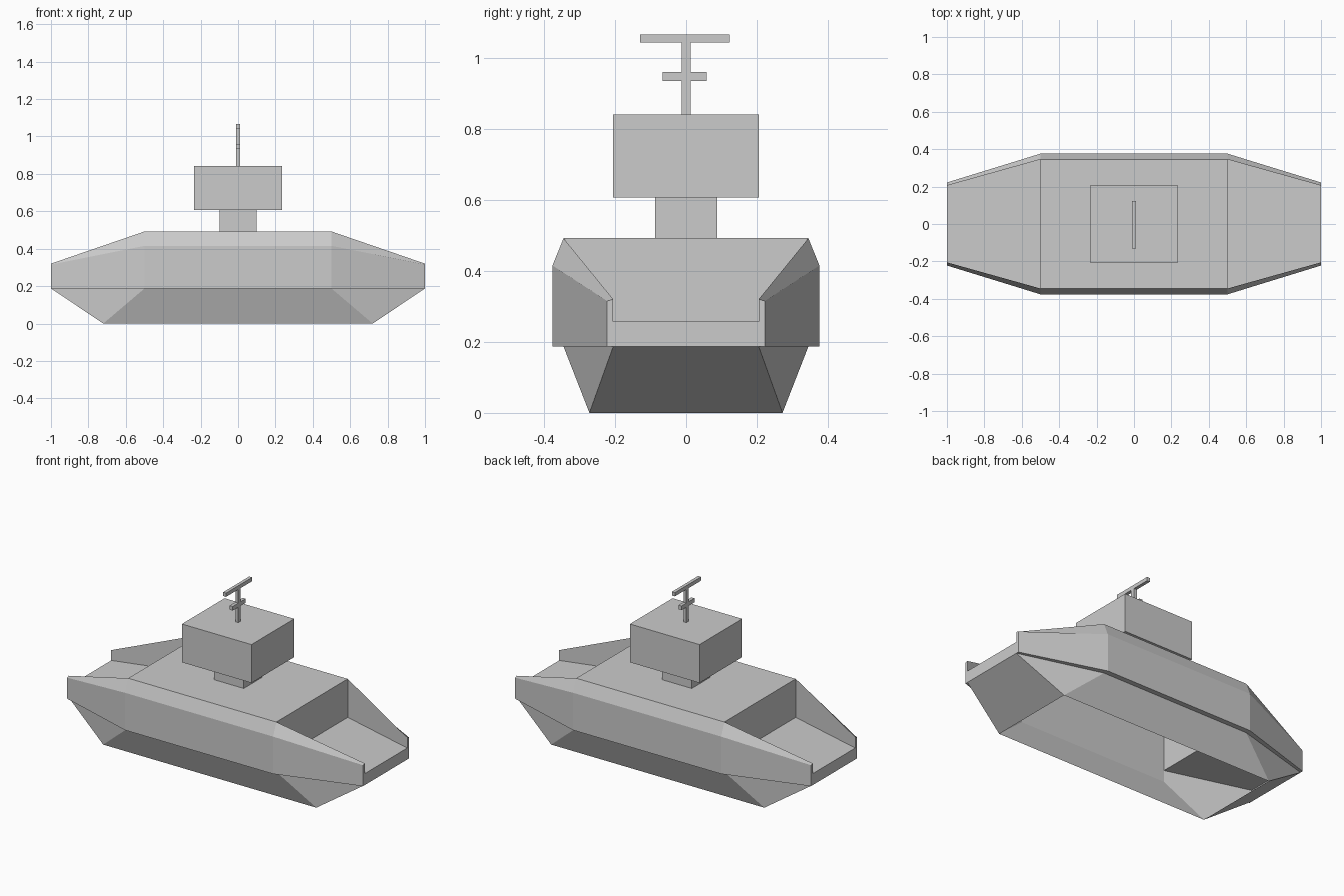
import bpy, bmesh

if "Cube" in bpy.data.objects:
    bpy.data.objects.remove(bpy.data.objects["Cube"])


def finish(name, bm, mirror=False):
    bmesh.ops.remove_doubles(bm, verts=bm.verts, dist=1e-5)
    bmesh.ops.recalc_face_normals(bm, faces=bm.faces)
    mesh = bpy.data.meshes.new(name)
    bm.to_mesh(mesh)
    bm.free()
    ob = bpy.data.objects.new(name, mesh)
    bpy.context.collection.objects.link(ob)
    if mirror:
        mod = ob.modifiers.new("mirror", 'MIRROR')
        mod.use_axis = (False, True, False)
    return ob


def face(bm, pts):
    bm.faces.new([bm.verts.new(p) for p in pts])


def box(name, half_x, half_y, z0, z1, y=0.0):
    bm = bmesh.new()
    bmesh.ops.create_cube(bm, size=1)
    bmesh.ops.scale(bm, vec=(2 * half_x, 2 * half_y, z1 - z0), verts=bm.verts)
    bmesh.ops.translate(bm, vec=(0, y, (z0 + z1) / 2), verts=bm.verts)
    return finish(name, bm)


L, M, K = 1.0, 0.5, 0.72          # hull end, midsection end, keel end
WE, WM, WK = 0.205, 0.345, 0.272  # inner half widths at those stations
RIM, WELL, DECK = 0.187, 0.257, 0.492

# Lower hull: tapered shell, open underneath
bm = bmesh.new()
for s in (-1, 1):
    face(bm, [(-K, s*WK, 0), (K, s*WK, 0), (M, s*WM, RIM), (-M, s*WM, RIM)])
    face(bm, [(s*K, -WK, 0), (s*K, WK, 0), (s*L, WE, RIM), (s*L, -WE, RIM)])
    for t in (-1, 1):
        face(bm, [(s*K, t*WK, 0), (s*L, t*WE, RIM), (s*M, t*WM, RIM)])
finish("lower_hull", bm)

# Bulwark: four-sided section swept along one side, mirrored to the other
end = [(WE, RIM), (0.222, RIM), (0.222, 0.315), (WE, 0.32)]
mid = [(WM, RIM), (0.376, RIM), (0.376, 0.415), (WM, DECK)]
bm = bmesh.new()
rings = [[bm.verts.new((x, y, z)) for y, z in sec]
         for x, sec in ((-L, end), (-M, mid), (M, mid), (L, end))]
for a, b in zip(rings, rings[1:]):
    for i in range(4):
        j = (i + 1) % 4
        bm.faces.new((a[i], a[j], b[j], b[i]))
bm.faces.new(rings[0])
bm.faces.new(rings[-1])
finish("bulwark", bm, mirror=True)

# Deck: raised middle, bulkheads, sunken end wells and transoms
profile = [(-L, WE, RIM), (-L, WE, WELL), (-M, WM, WELL), (-M, WM, DECK),
           (M, WM, DECK), (M, WM, WELL), (L, WE, WELL), (L, WE, RIM)]
bm = bmesh.new()
for (x0, y0, z0), (x1, y1, z1) in zip(profile, profile[1:]):
    face(bm, [(x0, -y0, z0), (x0, y0, z0), (x1, y1, z1), (x1, -y1, z1)])
finish("deck", bm)

# Bridge tower and mast
box("bridge_pedestal", 0.1, 0.088, DECK, 0.607)
box("bridge_cabin", 0.235, 0.206, 0.607, 0.841)
box("mast", 0.01, 0.012, 0.841, 1.045)
box("mast_lower_crossbar", 0.01, 0.062, 0.935, 0.96, y=-0.004)
box("mast_upper_crossbar", 0.01, 0.126, 1.043, 1.066, y=-0.004)
